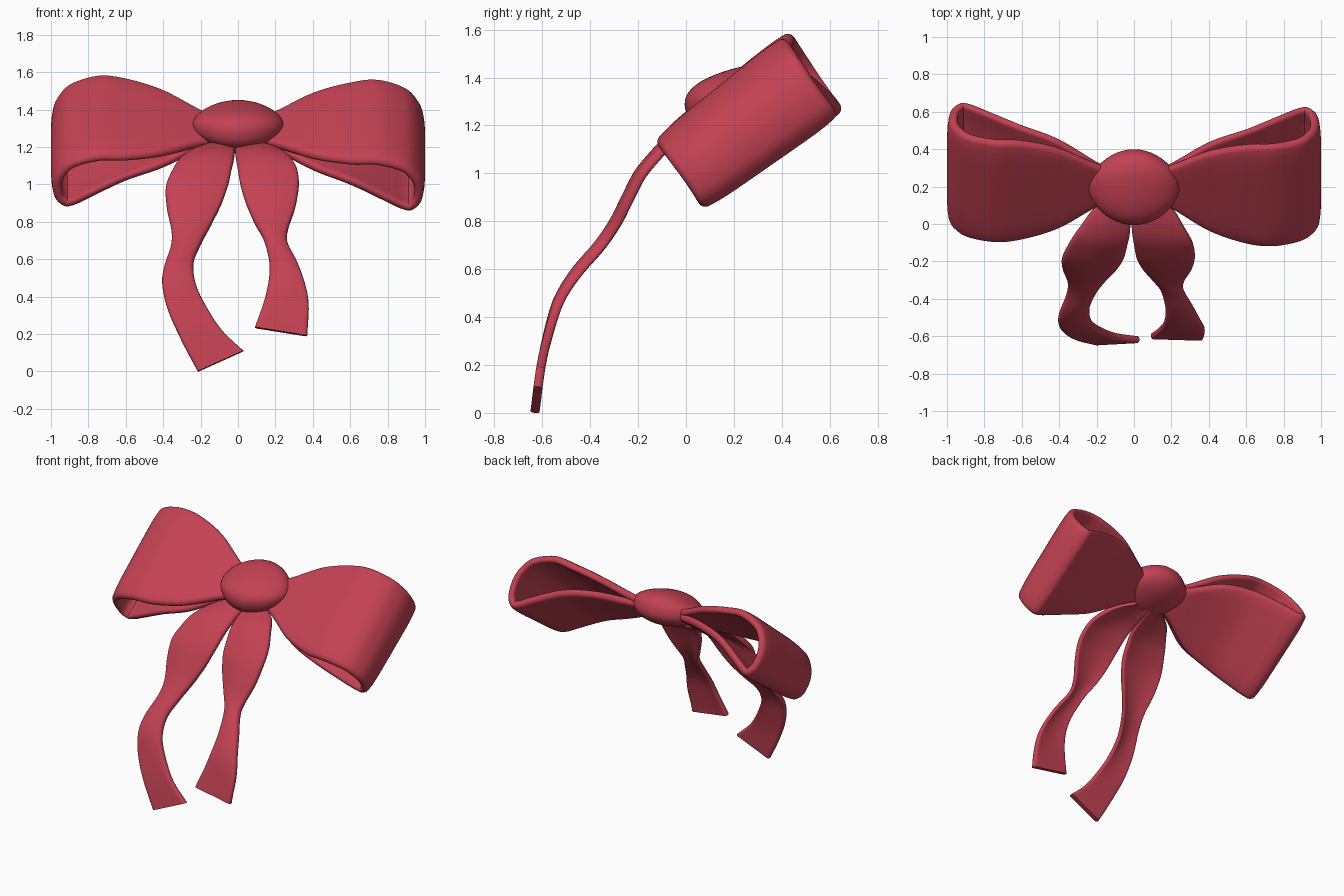
import bpy, bmesh, math
from mathutils import Vector, Matrix

if "Cube" in bpy.data.objects:
    bpy.data.objects.remove(bpy.data.objects["Cube"])

red = bpy.data.materials.new("ribbon_red")
red.diffuse_color = (0.55, 0.054, 0.086, 1)
red.use_nodes = True
red.node_tree.nodes["Principled BSDF"].inputs["Base Color"].default_value = red.diffuse_color


def spline(points, steps):
    """Smooth curve through points of any dimension."""
    pts = [Vector(p) for p in points]
    pts = [2 * pts[0] - pts[1]] + pts + [2 * pts[-1] - pts[-2]]
    out = []
    for a, b, c, d in zip(pts, pts[1:], pts[2:], pts[3:]):
        for k in range(steps):
            t = k / steps
            out.append(0.5 * (2 * b + (c - a) * t + (2 * a - 5 * b + 4 * c - d) * t * t
                              + (3 * b - a - 3 * c + d) * t ** 3))
    return out + [pts[-2]]


def section(half, thick, rim):
    """Flat ribbon outline with round rims, as (position across, depth)."""
    flat = half - rim
    top = [(-flat + flat * 2 * j / 14, 0) for j in range(14)]
    arc = [(flat + rim * math.sin(a), thick / 2 * (1 - math.cos(a)))
           for a in (math.pi * k / 8 for k in range(8))]
    one = top + arc
    return one + [(-w, thick - d) for w, d in one]


def finish(name, bm):
    bmesh.ops.recalc_face_normals(bm, faces=bm.faces)
    mesh = bpy.data.meshes.new(name)
    bm.to_mesh(mesh)
    bm.free()
    mesh.materials.append(red)
    obj = bpy.data.objects.new(name, mesh)
    bpy.context.collection.objects.link(obj)
    bpy.context.view_layer.objects.active = obj
    obj.select_set(True)
    bpy.ops.object.shade_smooth_by_angle(angle=math.radians(50))
    obj.select_set(False)


def tube(name, rings):
    """Capped skin over closed rings."""
    bm = bmesh.new()
    grid = [[bm.verts.new(p) for p in ring] for ring in rings]
    n = len(grid[0])
    for r, s in zip(grid, grid[1:]):
        for j in range(n):
            bm.faces.new((r[j], s[j], s[(j + 1) % n], r[(j + 1) % n]))
    for ring in (grid[0], grid[-1]):
        bm.faces.new(ring)
    finish(name, bm)


# Bow loops: path as (distance from middle, height across loop, half width)
loop_path = [(.08, .012, .09), (.2, .026, .145), (.4, .06, .27), (.6, .086, .335),
             (.75, .094, .347), (.9, .042, .346), (.972, -.04, .344), (.999, -.125, .342),
             (.993, -.215, .343), (.967, -.268, .345), (.92, -.3, .345), (.86, -.284, .343),
             (.78, -.238, .338), (.6, -.145, .315), (.4, -.09, .26), (.2, -.055, .135),
             (.08, -.03, .08)]
along = Vector((0, .82, .57))     # ribbon width direction
across = Vector((0, -.57, .82))   # loop height direction
for side, name in ((-1, "left_loop"), (1, "right_loop")):
    path = spline(loop_path, 6)
    rings = []
    for i, (x, n, half) in enumerate(path):
        lift = (.006 if side < 0 else -.016) * min(1, x / .6)
        origin = Vector((0, .205 + lift, 1.3 + lift))
        step = path[min(i + 1, len(path) - 1)] - path[max(i - 1, 0)]
        inward = Vector((step.y, -step.x)).normalized()
        ring = []
        for w, depth in section(half, .048, .026):
            # rims curl slightly into the loop
            depth += .014 * (w / half) ** 6 * min(1, x / .6)
            px = x + inward.x * depth
            pn = n + inward.y * depth + .18 * (n + .3) * w
            ring.append(origin + Vector((side * px, 0, 0)) + along * w + across * pn)
        rings.append(ring)
    tube(name, rings)

# Tails: rows of left x, left z, right x, right z
left_tail = [(-.12, 1.225, 0, 1.225), (-.23, 1.2, -.015, 1.2), (-.31, 1.15, -.022, 1.15),
             (-.35, 1.09, -.035, 1.09), (-.385, 1, -.055, 1), (-.38, .88, -.09, .9),
             (-.355, .76, -.14, .8), (-.36, .68, -.2, .69), (-.395, .57, -.238, .59),
             (-.405, .47, -.225, .47), (-.375, .33, -.17, .35), (-.3, .16, -.085, .22),
             (-.215, 0, .03, .11)]
right_tail = [(0, 1.225, .12, 1.225), (-.015, 1.2, .22, 1.2), (-.01, 1.15, .285, 1.15),
              (0, 1.09, .317, 1.09), (.015, 1, .325, 1), (.045, .9, .305, .88),
              (.09, .8, .268, .77), (.14, .71, .265, .7), (.167, .6, .315, .6),
              (.165, .5, .357, .48), (.14, .38, .378, .36), (.09, .235, .37, .19)]
# Side curve of the tails as (y, z), from tip to knot
drape = spline([(-.632, 0), (-.605, .2), (-.56, .4), (-.522, .5), (-.457, .6), (-.37, .7),
                (-.302, .8), (-.252, .9), (-.2, 1), (-.135, 1.08), (-.085, 1.13),
                (-.02, 1.17), (.06, 1.2), (.15, 1.225)], 6)


def drape_at(z):
    """Position and backward normal of the side curve at a height."""
    for a, b in zip(drape, drape[1:]):
        if z <= b.y or b is drape[-1]:
            t = (z - a.y) / (b.y - a.y)
            d = (b - a).normalized()
            return a.x + (b.x - a.x) * t, Vector((0, d.y, -d.x))


for name, table in (("left_tail", left_tail), ("right_tail", right_tail)):
    rings = []
    for xl, zl, xr, zr in spline(table, 6):
        left, right = Vector((xl, 0, zl)), Vector((xr, 0, zr))
        half = (right - left).length / 2
        ring = []
        for w, depth in section(half, .038, .015):
            s = w / half
            p = (left + right) / 2 + (right - left) / 2 * s
            p.y, back = drape_at(p.z)
            # edges curl gently backward
            curl = .02 * s * s * min(1, max(0, (p.z - .25) / .35))
            ring.append(p + back * (depth - .018 + curl))
        rings.append(ring)
    tube(name, rings)

# Knot: tilted, slightly pointed, full ellipsoid
bm = bmesh.new()
bmesh.ops.create_uvsphere(bm, u_segments=48, v_segments=24, radius=1,
                          matrix=Matrix.Rotation(math.pi / 2, 4, 'Y'))
for v in bm.verts:
    fuller = 1 + .07 * math.sin(2 * math.atan2(v.co.z, v.co.y)) ** 2
    pinch = (1 - .12 * v.co.x ** 2) * fuller
    v.co = Vector((v.co.x * .242, v.co.y * .207 * pinch, v.co.z * .112 * pinch))
bmesh.ops.transform(bm, verts=bm.verts, matrix=Matrix.Translation((0, .197, 1.32))
                    @ Matrix.Rotation(math.radians(18), 4, 'X'))
finish("knot", bm)
